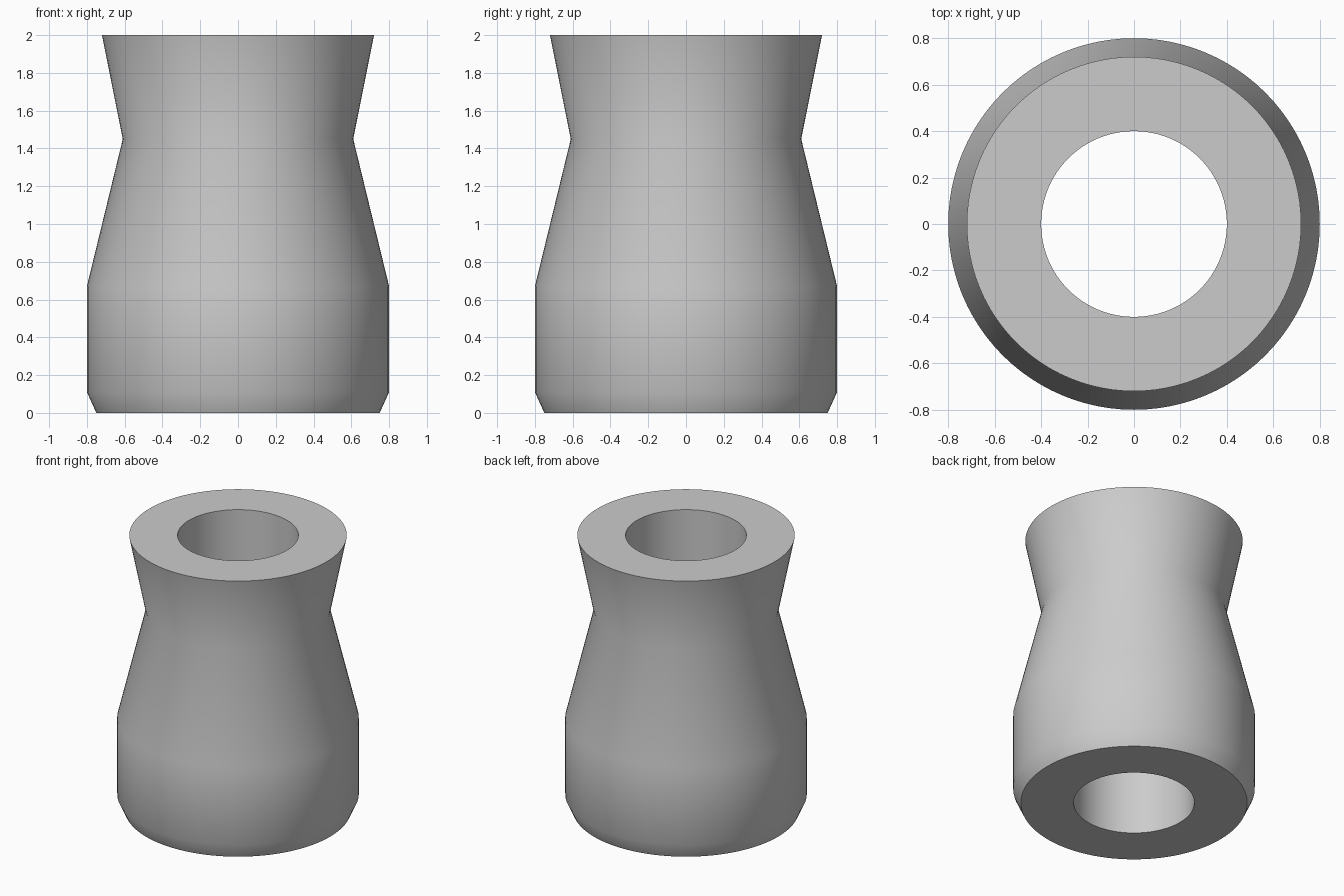
import bpy
import bmesh
import math

SEGMENTS = 96

# Remove the default cube
cube = bpy.data.objects.get("Cube")
if cube:
    bpy.data.objects.remove(cube, do_unlink=True)

# Single grey material
grey = bpy.data.materials.new("light grey")
grey.use_nodes = True
colour = (0.6, 0.6, 0.6, 1.0)
grey.diffuse_color = colour
grey.node_tree.nodes["Principled BSDF"].inputs["Base Color"].default_value = colour

# Closed wall profile (radius, height): outer side upwards, then the straight bore
profile = [
    (0.40, 0.0), (0.75, 0.0), (0.80, 0.11), (0.80, 0.67),
    (0.61, 1.45), (0.72, 2.0), (0.40, 2.0),
]

# Revolve the profile into a hollow sleeve
bm = bmesh.new()
rings = []
for radius, height in profile:
    ring = []
    for i in range(SEGMENTS):
        a = math.tau * i / SEGMENTS
        ring.append(bm.verts.new((radius * math.cos(a), radius * math.sin(a), height)))
    rings.append(ring)
for lower, upper in zip(rings, rings[1:] + rings[:1]):
    for i in range(SEGMENTS):
        j = (i + 1) % SEGMENTS
        bm.faces.new((lower[i], lower[j], upper[j], upper[i]))
bmesh.ops.recalc_face_normals(bm, faces=bm.faces)

mesh = bpy.data.meshes.new("waisted_sleeve")
bm.to_mesh(mesh)
bm.free()
mesh.materials.append(grey)
sleeve = bpy.data.objects.new("waisted_sleeve", mesh)
bpy.context.collection.objects.link(sleeve)

# Smooth the curved sides, keep the rims sharp
bpy.ops.object.select_all(action="DESELECT")
sleeve.select_set(True)
bpy.context.view_layer.objects.active = sleeve
bpy.ops.object.shade_smooth_by_angle(angle=math.radians(35))
